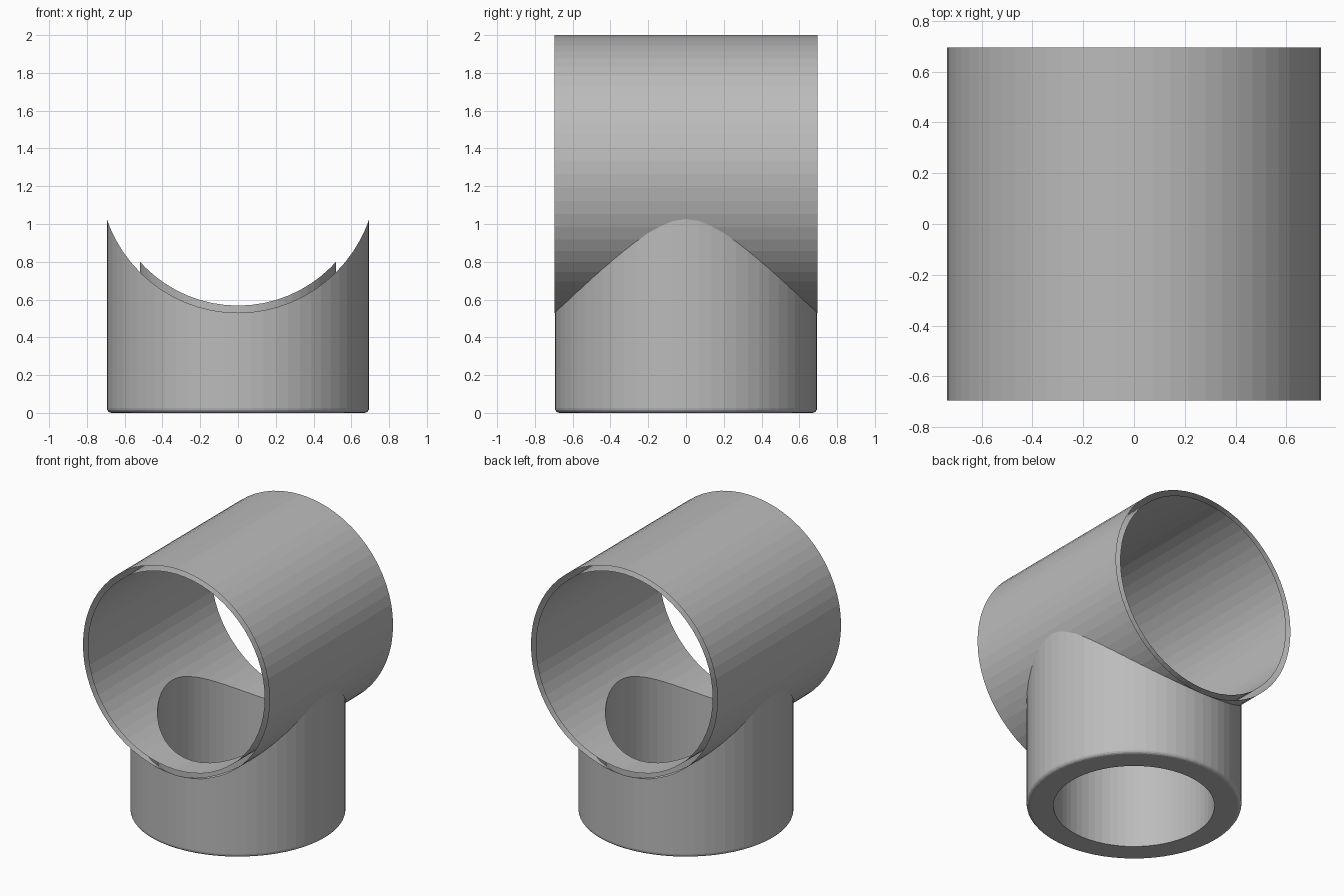
import bpy, bmesh, math
from mathutils import Matrix

cube = bpy.data.objects.get("Cube")
if cube:
    bpy.data.objects.remove(cube, do_unlink=True)

SIDES = 64
HALF = 0.695            # half length of the cross pipe
AXIS_Z = 1.265          # height of the cross pipe's axis
PIPE_OUT, PIPE_IN = 0.735, 0.697
NECK_OUT, NECK_IN = 0.694, 0.52

grey = bpy.data.materials.new("mid grey")
grey.use_nodes = True
grey.diffuse_color = (0.5, 0.5, 0.5, 1)
grey.node_tree.nodes["Principled BSDF"].inputs["Base Color"].default_value = (0.5, 0.5, 0.5, 1)


def cylinder(name, radius, length, centre_z, along_y=False, round_bottom=0):
    bm = bmesh.new()
    bmesh.ops.create_cone(bm, cap_ends=True, segments=SIDES, radius1=radius,
                          radius2=radius, depth=length)
    if round_bottom:
        rim = [e for e in bm.edges if all(v.co.z < 0 for v in e.verts)]
        bmesh.ops.bevel(bm, geom=rim, offset=round_bottom, segments=4,
                        profile=0.5, affect='EDGES')
    if along_y:
        bm.transform(Matrix.Rotation(math.pi / 2, 4, 'X'))
    bm.transform(Matrix.Translation((0, 0, centre_z)))
    mesh = bpy.data.meshes.new(name)
    bm.to_mesh(mesh)
    bm.free()
    mesh.materials.append(grey)
    obj = bpy.data.objects.new(name, mesh)
    bpy.context.collection.objects.link(obj)
    return obj


def combine(target, other, operation):
    mod = target.modifiers.new(operation.lower(), 'BOOLEAN')
    mod.operation = operation
    mod.solver = 'EXACT'
    mod.object = other
    bpy.context.view_layer.objects.active = target
    bpy.ops.object.modifier_apply(modifier=mod.name)
    bpy.data.objects.remove(other, do_unlink=True)


# Cross pipe joined to the upright neck
tee = cylinder("pipe_tee", PIPE_OUT, 2 * HALF, AXIS_Z, along_y=True)
neck = cylinder("neck", NECK_OUT, AXIS_Z, AXIS_Z / 2, round_bottom=0.025)
combine(tee, neck, 'UNION')

# Hollow out both bores
combine(tee, cylinder("pipe_bore", PIPE_IN, 3, AXIS_Z, along_y=True), 'DIFFERENCE')
combine(tee, cylinder("neck_bore", NECK_IN, 1.6, 0.4), 'DIFFERENCE')

# The pipe wall is two open shells, so its end rings are removed
bm = bmesh.new()
bm.from_mesh(tee.data)
rings = [f for f in bm.faces if abs(f.normal.y) > 0.999
         and all(abs(v.co.y) > HALF - 0.0005 for v in f.verts)]
bmesh.ops.delete(bm, geom=rings, context='FACES')
bm.to_mesh(tee.data)
bm.free()
